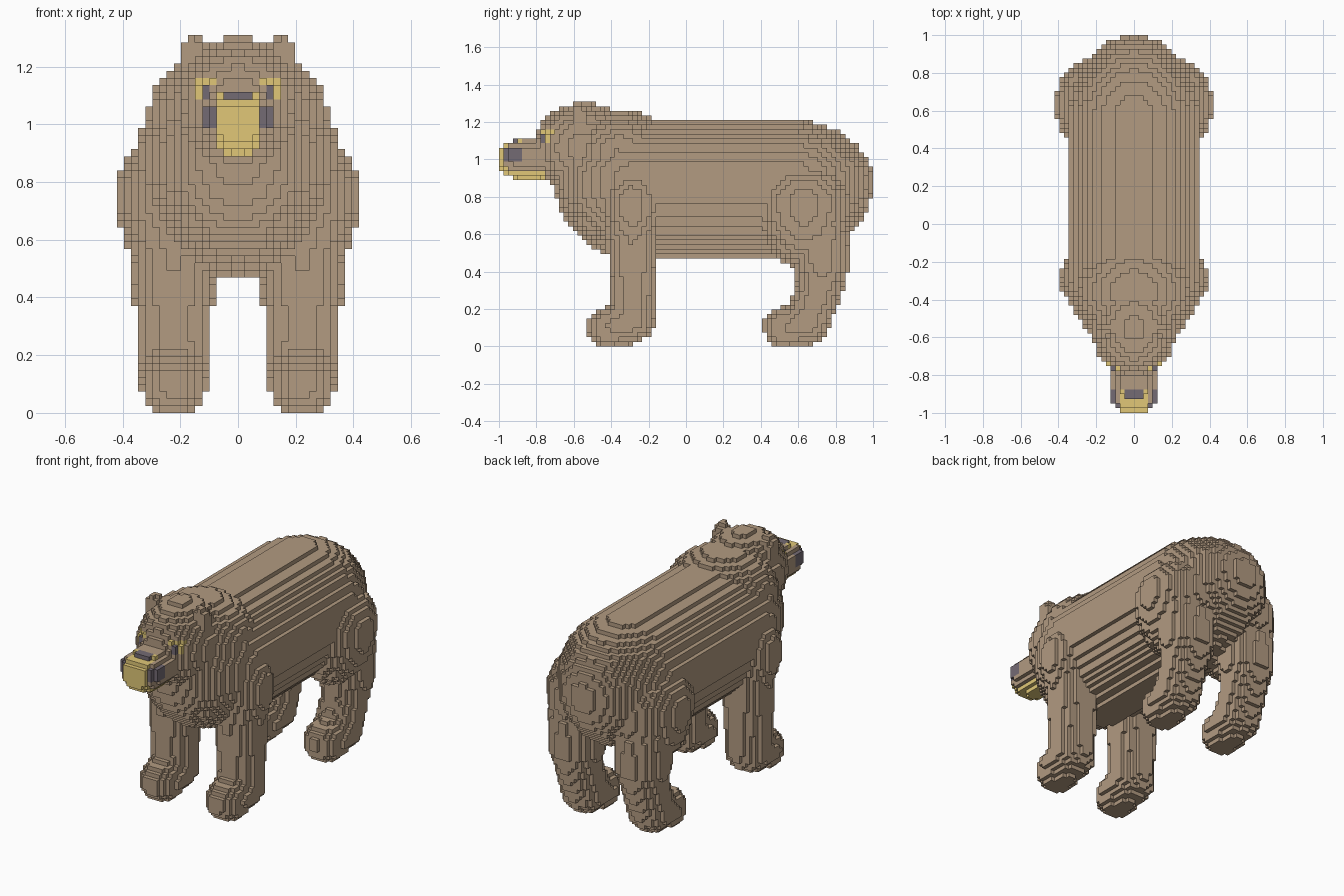
import bpy
import bmesh
from mathutils import Vector

cube = bpy.data.objects.get("Cube")
if cube:
    bpy.data.objects.remove(cube, do_unlink=True)

V = 2 / 81                      # block size
NX, NY, NZ = 18, 40, 53         # grid half width, half length, height


def material(name, rgb):
    mat = bpy.data.materials.new(name)
    mat.use_nodes = True
    mat.diffuse_color = (*rgb, 1)
    mat.node_tree.nodes["Principled BSDF"].inputs["Base Color"].default_value = (*rgb, 1)
    return mat


MATERIALS = [material("brown_fur", (0.445, 0.325, 0.22)),
             material("tan_fur", (0.75, 0.575, 0.185)),
             material("dark_grey", (0.175, 0.147, 0.175))]
BROWN, TAN, GREY = range(3)


def blob(center, radii, power=2.0, back=None, below=None, core=0.0, low_power=None, length_power=2.0):
    """Rounded solid, optionally uneven front/back and up/down, stretched along y."""
    cx, cy, cz = center
    rx, ry, rz = radii

    def inside(p):
        dx, dy, dz = abs(p.x - cx), p.y - cy, p.z - cz
        ry2 = ry
        if dy > 0:
            dy = max(0, dy - core)
            ry2 = back or ry
        rz2 = (below or rz) if dz < 0 else rz
        e = (low_power or power) if dz < 0 else power
        section = (dx / rx) ** e + (abs(dz) / rz2) ** e
        return section ** (length_power / e) + (abs(dy) / ry2) ** length_power < 1
    return inside


def limb(*joints):
    """Chain of tapered round segments through (x, y, z, radius) joints."""
    pts = [(Vector(j[:3]), j[3]) for j in joints]

    def inside(p):
        for (a, ra), (b, rb) in zip(pts, pts[1:]):
            ab = b - a
            t = min(1, max(0, (p - a).dot(ab) / ab.length_squared))
            if (p - a - t * ab).length < ra + t * (rb - ra):
                return True
        return False
    return inside


# Parts are defined on the +x side; paired ones are split into left and right
LEG_X = 0.222
PARTS = [
    ("ear", True, [blob((0.155, -0.57, 1.235), (0.05, 0.04, 0.075))]),
    ("muzzle", False, [blob((0, -0.84, 1.0), (0.127, 0.165, 0.104), 3, below=0.108,
                            low_power=1.7, length_power=3)]),
    ("head", False, [blob((0, -0.55, 1.06), (0.22, 0.265, 0.244), 2.1)]),
    ("neck", False, [blob((0, -0.36, 1.03), (0.31, 0.27, 0.235), back=0.3)]),
    ("front_leg", True, [
        blob((0.21, -0.29, 0.77), (0.19, 0.16, 0.2), below=0.3),
        limb((LEG_X, -0.29, 0.7, 0.145), (LEG_X, -0.285, 0.35, 0.125), (LEG_X, -0.29, 0.14, 0.123)),
        limb((LEG_X, -0.42, 0.1, 0.112), (LEG_X, -0.31, 0.13, 0.123))]),
    ("hind_leg", True, [
        blob((0.21, 0.63, 0.77), (0.21, 0.25, 0.22), below=0.35),
        limb((LEG_X, 0.7, 0.62, 0.165), (LEG_X, 0.73, 0.44, 0.146),
             (LEG_X, 0.71, 0.3, 0.124), (LEG_X, 0.65, 0.14, 0.123)),
        limb((LEG_X, 0.525, 0.1, 0.112), (LEG_X, 0.64, 0.13, 0.123))]),
    ("body", False, [
        blob((0, -0.25, 0.88), (0.35, 0.455, 0.332), 2.1, back=0.45, below=0.415,
             core=0.8, low_power=2.0)]),
]


def colour(part, i, p, k):
    """Face markings, by block column and height."""
    col = i if i >= 0 else -1 - i
    if part == "muzzle":
        if k >= 44 and col < 2 and p.y < -0.865:
            return GREY                                     # nose
        if 3 <= col and 40 <= k < 43 and -0.98 < p.y < -0.87:
            return GREY                                     # muzzle side patch
        if col < 3 and (k < 38 or p.y < -0.88):
            return TAN
    if part in ("head", "muzzle") and -0.84 < p.y < -0.66 and 3 <= col < 6 and 44 <= k < 47:
        if k == 46 or col == 5:
            return TAN                                      # eye surround
        return GREY if col == 4 else BROWN                  # eye
    return BROWN


# Fill the block grid, the first matching part owning each block
blocks = {}
for i in range(-NX, NX):
    for j in range(-NY, NY + 1):
        for k in range(NZ):
            p = Vector((abs(i + 0.5) * V, j * V, (k + 0.5) * V))
            for name, paired, shapes in PARTS:
                if any(s(p) for s in shapes):
                    side = ("left_" if i >= 0 else "right_") if paired else ""
                    blocks[i, j, k] = (side + name, colour(name, i, p, k))
                    break

# Six block sides: outward step and corners in winding order
SIDES = []
for axis in range(3):
    for sign in (0, 1):
        step = [0, 0, 0]
        step[axis] = 2 * sign - 1
        corners = []
        for u, w in ((0, 0), (1, 0), (1, 1), (0, 1)):
            c = [0, 0, 0]
            c[axis], c[(axis + 1) % 3], c[(axis + 2) % 3] = sign, u, w
            corners.append(tuple(c))
        SIDES.append((step, corners if sign else corners[::-1]))

# Build one mesh per part from the exposed block sides
for part in sorted({owner for owner, _ in blocks.values()}):
    bm = bmesh.new()
    verts = {}

    def vert(key):
        if key not in verts:
            x, y, z = key
            verts[key] = bm.verts.new((x * V, (y - 0.5) * V, z * V))
        return verts[key]

    for (i, j, k), (owner, mat) in blocks.items():
        if owner != part:
            continue
        for (a, b, c), corners in SIDES:
            if (i + a, j + b, k + c) not in blocks:
                face = bm.faces.new([vert((i + x, j + y, k + z)) for x, y, z in corners])
                face.material_index = mat
    mesh = bpy.data.meshes.new(part)
    bm.to_mesh(mesh)
    bm.free()
    for m in MATERIALS:
        mesh.materials.append(m)
    bpy.context.collection.objects.link(bpy.data.objects.new(part, mesh))
